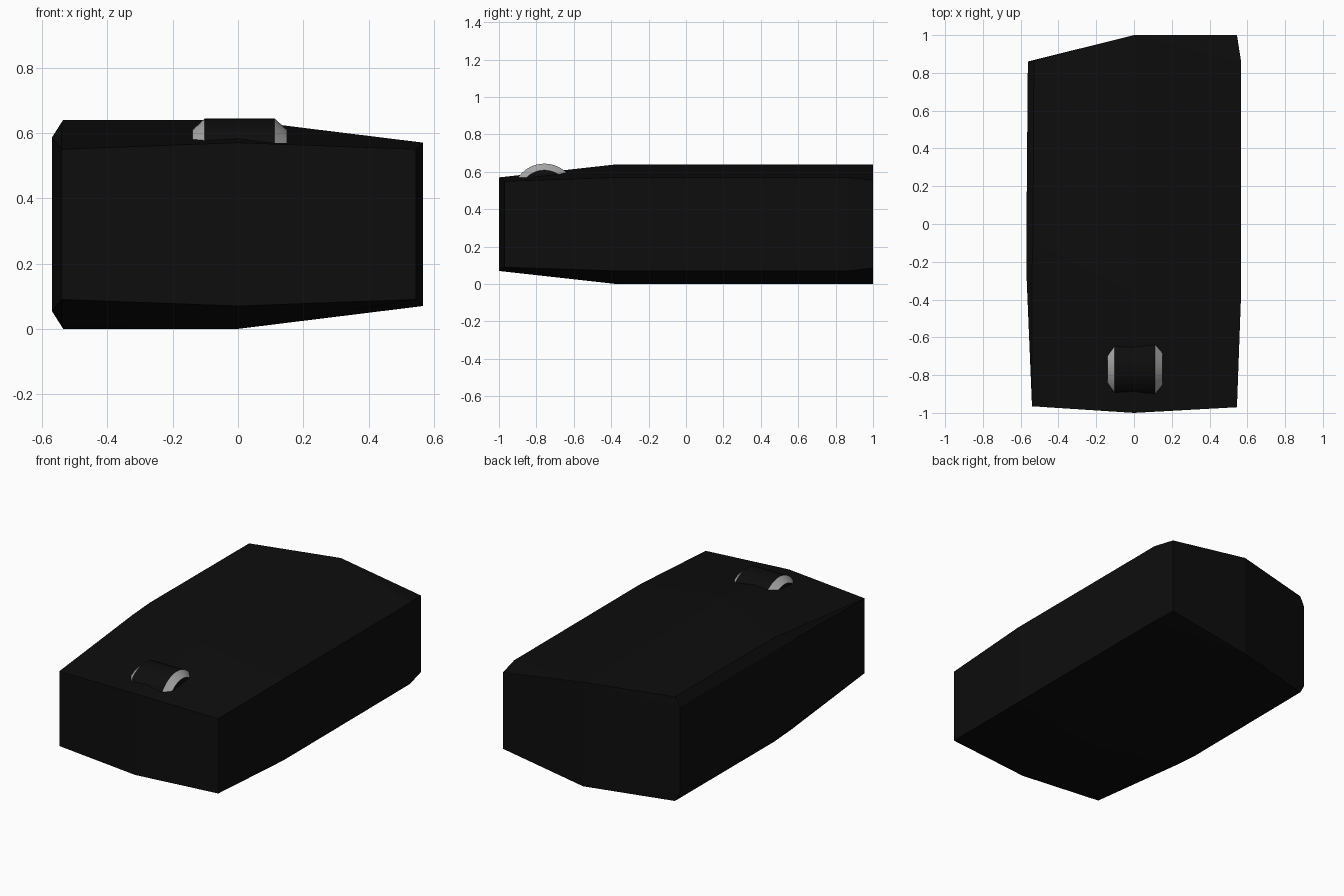
import bpy, bmesh, math
from mathutils import Matrix

cube = bpy.data.objects.get("Cube")
if cube:
    bpy.data.objects.remove(cube, do_unlink=True)

HEIGHT = 0.64


def make_material(name, value):
    material = bpy.data.materials.new(name)
    material.use_nodes = True
    colour = (value, value, value, 1)
    material.diffuse_color = colour
    material.node_tree.nodes["Principled BSDF"].inputs["Base Color"].default_value = colour
    return material


black = make_material("black plastic", 0.004)
grey = make_material("light grey", 0.4)


def finish(bm, name, materials):
    bmesh.ops.recalc_face_normals(bm, faces=bm.faces)
    mesh = bpy.data.meshes.new(name)
    bm.to_mesh(mesh)
    bm.free()
    for material in materials:
        mesh.materials.append(material)
    part = bpy.data.objects.new(name, mesh)
    bpy.context.collection.objects.link(part)
    return part


# Upper half corners: centre ridge, right rim, left crest and left shoulder
corners = {
    "nose": (0, -1, 0.57), "ridge": (0, -0.37, HEIGHT), "tail": (0, 1, HEIGHT),
    "rim_front": (0.545, -0.97, 0.55), "rim_mid": (0.567, -0.37, 0.57),
    "rim_back": (0.567, 0.86, 0.57), "rim_end": (0.545, 1, 0.555),
    "crest_front": (-0.54, -0.965, 0.55), "crest_dip": (-0.54, -0.25, 0.625),
    "crest_mid": (-0.535, -0.09, HEIGHT), "crest_back": (-0.53, 0.865, HEIGHT),
    "shoulder_dip": (-0.57, -0.25, 0.585), "shoulder_mid": (-0.57, -0.09, 0.585),
    "shoulder_back": (-0.562, 0.86, 0.585),
}
panels = [
    "nose rim_front rim_mid ridge",
    "ridge rim_mid rim_back tail",
    "tail rim_back rim_end",
    "nose ridge crest_dip crest_front",
    "ridge crest_mid crest_dip",
    "ridge tail crest_back crest_mid",
    "crest_front crest_dip shoulder_dip",
    "crest_dip crest_mid shoulder_mid shoulder_dip",
    "crest_mid crest_back shoulder_back shoulder_mid",
    "tail shoulder_back crest_back",
]
outline = ("nose rim_front rim_mid rim_back rim_end tail "
           "shoulder_back shoulder_mid shoulder_dip crest_front").split()

# Faceted body: the upper shell, its mirrored underside and the walls between
bm = bmesh.new()
upper = {key: bm.verts.new(co) for key, co in corners.items()}
lower = {key: bm.verts.new((x, y, HEIGHT - z)) for key, (x, y, z) in corners.items()}
for panel in panels:
    keys = panel.split()
    bm.faces.new([upper[k] for k in keys])
    bm.faces.new([lower[k] for k in reversed(keys)])
for a, b in zip(outline, outline[1:] + outline[:1]):
    bm.faces.new((lower[a], lower[b], upper[b], upper[a]))
finish(bm, "body", [black])

# Scroll wheel: a drum with grey bevelled rims
SIDES = 40
bm = bmesh.new()
rings = []
for x, radius in ((-0.145, 0.135), (-0.107, 0.17), (0.107, 0.17), (0.145, 0.135)):
    ring = []
    for i in range(SIDES):
        angle = math.tau * i / SIDES
        ring.append(bm.verts.new((x, radius * math.cos(angle), radius * math.sin(angle))))
    rings.append(ring)
for band in range(len(rings) - 1):
    near, far = rings[band], rings[band + 1]
    for i in range(SIDES):
        j = (i + 1) % SIDES
        face = bm.faces.new((near[i], near[j], far[j], far[i]))
        face.material_index = 0 if band == 1 else 1
        face.smooth = True
bm.faces.new(rings[0])
bm.faces.new(rings[-1])
bmesh.ops.transform(bm, matrix=Matrix.Translation((0.005, -0.757, 0.474)), verts=bm.verts)
wheel = finish(bm, "scroll_wheel", [black, grey])
bpy.context.view_layer.objects.active = wheel
wheel.select_set(True)
bpy.ops.object.shade_smooth_by_angle(angle=math.radians(25))
